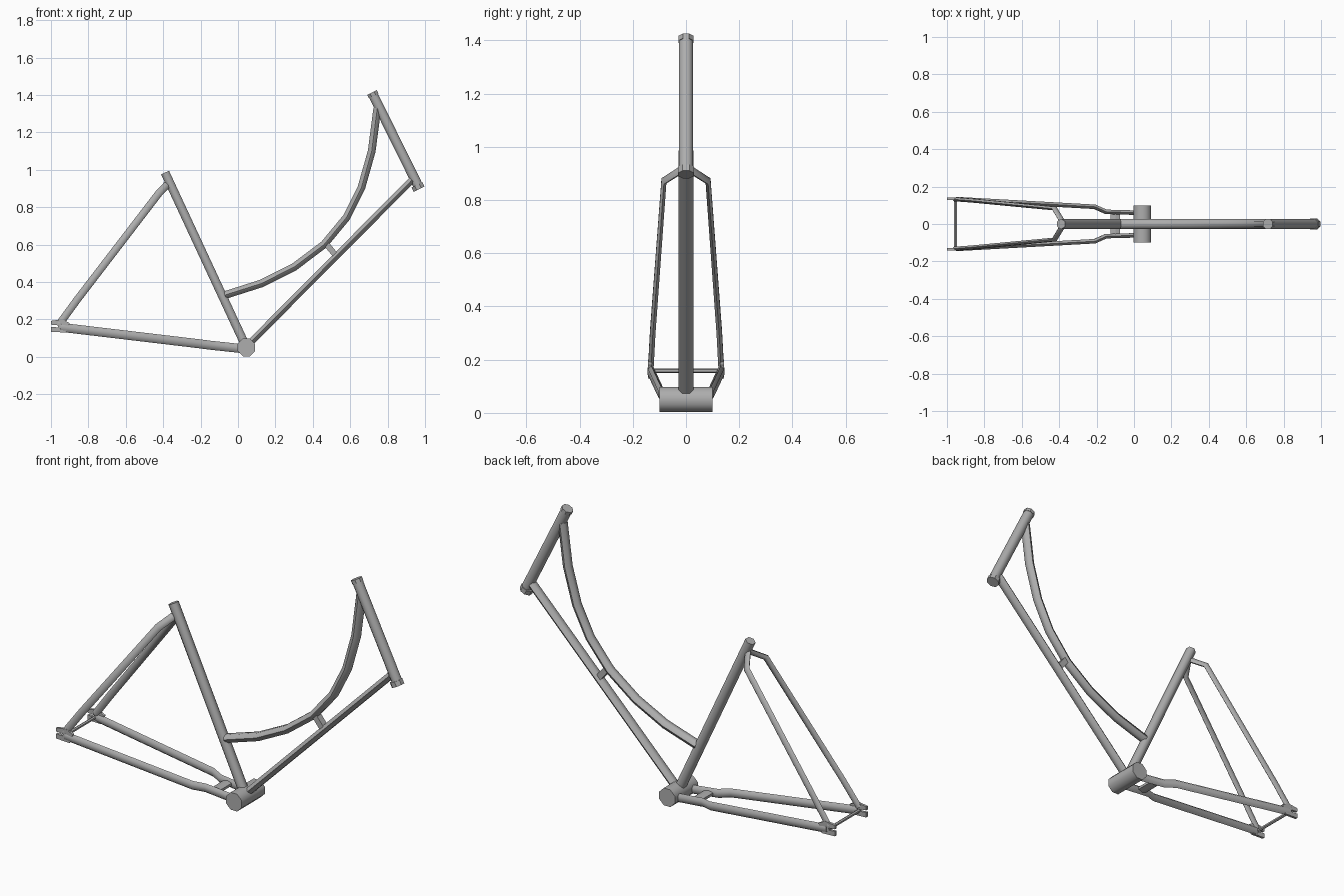
import bpy, bmesh, math
from mathutils import Vector

cube = bpy.data.objects.get("Cube")
if cube:
    bpy.data.objects.remove(cube)

grey = bpy.data.materials.new("frame grey")
grey.use_nodes = True
grey.diffuse_color = (0.42, 0.42, 0.42, 1)
grey.node_tree.nodes["Principled BSDF"].inputs["Base Color"].default_value = grey.diffuse_color


def finish(name, bm):
    bmesh.ops.recalc_face_normals(bm, faces=bm.faces)
    mesh = bpy.data.meshes.new(name)
    bm.to_mesh(mesh)
    bm.free()
    mesh.materials.append(grey)
    obj = bpy.data.objects.new(name, mesh)
    bpy.context.collection.objects.link(obj)
    return obj


def tube(name, points, wide, tall, sides=6, turn=0.5, smooth=False):
    """Sweep an oval along a path; wide is the sideways radius, tall the other."""
    pts = [Vector(p) for p in points]
    ref = Vector((0, 1, 0)).cross(pts[-1] - pts[0])
    if ref.length < 0.001:
        ref = Vector((0, 0, 1))
    bm = bmesh.new()
    rings = []
    for i, p in enumerate(pts):
        ahead = (pts[min(i + 1, len(pts) - 1)] - p).normalized()
        behind = (p - pts[max(i - 1, 0)]).normalized()
        t = (ahead + behind).normalized()
        up = (ref - t * ref.dot(t)).normalized()
        side = t.cross(up)
        ring = []
        for k in range(sides):
            a = math.tau * (k + turn) / sides
            ring.append(bm.verts.new(p + side * wide * math.cos(a) + up * tall * math.sin(a)))
        rings.append(ring)
    for r, s in zip(rings, rings[1:]):
        for k in range(sides):
            j = (k + 1) % sides
            bm.faces.new((r[k], r[j], s[j], s[k]))
    bm.faces.new(rings[0])
    bm.faces.new(rings[-1])
    obj = finish(name, bm)
    if smooth:
        bpy.ops.object.select_all(action="DESELECT")
        obj.select_set(True)
        bpy.context.view_layer.objects.active = obj
        bpy.ops.object.shade_smooth_by_angle(angle=math.radians(62))
    return obj


def plate(name, outline, y, thick):
    """Upright plate with an outline in x and z."""
    bm = bmesh.new()
    face = bm.faces.new([bm.verts.new((x, y - thick / 2, z)) for x, z in outline])
    new = bmesh.ops.extrude_face_region(bm, geom=[face])["geom"]
    bmesh.ops.translate(bm, vec=(0, thick, 0),
                        verts=[v for v in new if isinstance(v, bmesh.types.BMVert)])
    return finish(name, bm)


# Main tubes
tube("bottom_bracket", [(0.045, -0.1, 0.05), (0.045, 0.1, 0.05)], 0.051, 0.051, 8, 0.5, True)
tube("seat_tube", [(-0.39, 0, 0.985), (0.04, 0, 0.06)], 0.028, 0.027, 6, 0, True)
tube("head_tube", [(0.72, 0, 1.405), (0.965, 0, 0.91)], 0.028, 0.028, 8, 0.5, True)
tube("head_tube_top_ring", [(0.716, 0, 1.413), (0.725, 0, 1.395)], 0.03, 0.031, 8)
tube("head_tube_bottom_ring", [(0.956, 0, 0.92), (0.968, 0, 0.896)], 0.033, 0.035, 8)
tube("down_tube", [(0.05, 0, 0.06), (0.93, 0, 0.945)], 0.028, 0.021, 6, 0, True)
tube("curved_top_tube",
     [(-0.07, 0, 0.33), (0.125, 0, 0.392), (0.3, 0, 0.48), (0.46, 0, 0.6),
      (0.58, 0, 0.745), (0.66, 0, 0.905), (0.715, 0, 1.1), (0.745, 0, 1.33)],
     0.026, 0.024, 6, 0, True)
tube("tube_spacer", [(0.475, 0, 0.6), (0.52, 0, 0.545)], 0.025, 0.022, 4)

# Rear triangle, mirrored left and right
for label, s in (("left", -1), ("right", 1)):
    tube(label + "_seat_stay",
         [(-0.375, 0, 0.925), (-0.425, s * 0.083, 0.872), (-0.86, s * 0.125, 0.305), (-0.955, s * 0.132, 0.175)],
         0.012, 0.02, 6, 0.5, True)
    tube(label + "_chain_stay",
         [(0.03, s * 0.06, 0.043), (-0.15, s * 0.065, 0.062), (-0.21, s * 0.092, 0.07), (-0.95, s * 0.133, 0.158)],
         0.014, 0.024, 6, 0.5, True)
    plate(label + "_dropout",
          [(-1, 0.133), (-0.92, 0.13), (-0.9, 0.18), (-0.94, 0.2), (-1, 0.192),
           (-1, 0.172), (-0.96, 0.168), (-0.96, 0.157), (-1, 0.16)], s * 0.135, 0.014)

# Cross pieces between the stays
tube("rear_axle_bar", [(-0.955, -0.14, 0.158), (-0.955, 0.14, 0.158)], 0.009, 0.009, 6)
tube("chain_stay_bridge", [(-0.1, -0.06, 0.056), (-0.1, 0.06, 0.056)], 0.03, 0.014, 6)
